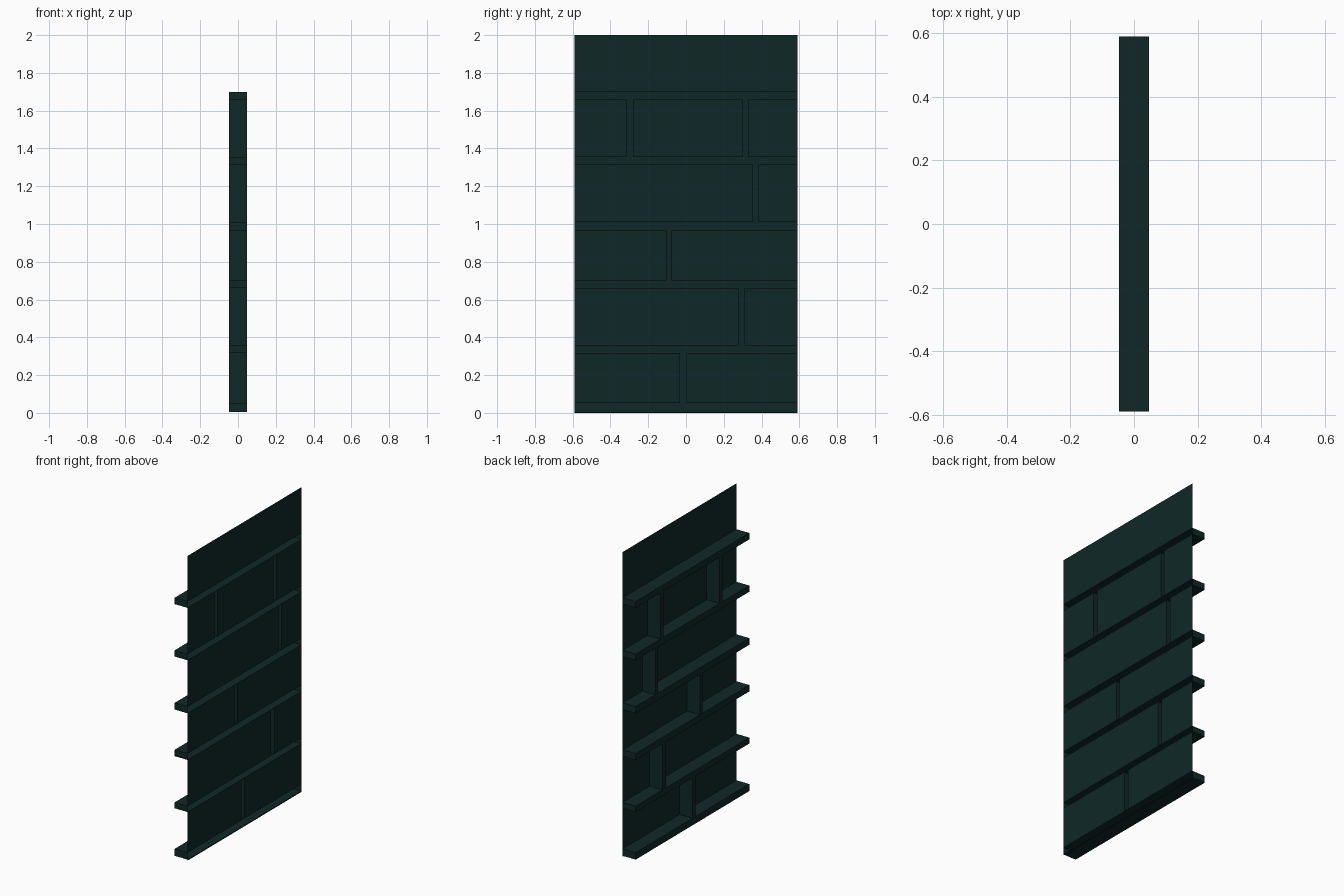
import bpy

if "Cube" in bpy.data.objects:
    bpy.data.objects.remove(bpy.data.objects["Cube"])

# overall sizes
BACK, FRONT, HALF, TOP = 0.047, -0.047, 0.589, 2.0
SHELVES = [(0.006, 0.052), (0.318, 0.357), (0.660, 0.702),
           (0.966, 1.010), (1.314, 1.355), (1.658, 1.700)]
# upright spans (y) for each gap between shelves, bottom to top
UPRIGHTS = [[(-0.032, -0.001)], [(0.277, 0.309)], [(-0.104, -0.077)],
            [(0.355, 0.385)], [(-0.313, -0.281), (0.302, 0.332)]]

mat = bpy.data.materials.new("dark teal")
mat.diffuse_color = (0.0052, 0.0203, 0.0203, 1)
mat.use_nodes = True
mat.node_tree.nodes["Principled BSDF"].inputs["Base Color"].default_value = mat.diffuse_color


def make(name, verts, faces):
    me = bpy.data.meshes.new(name)
    me.from_pydata(verts, [], faces)
    me.materials.append(mat)
    ob = bpy.data.objects.new(name, me)
    bpy.context.collection.objects.link(ob)
    return ob


def tray(name, y0, y1, z0, z1, ends=True, caps=True):
    """Hollow bar pressed forward out of the sheet, open at the back."""
    v = [(x, y, z) for x in (FRONT, BACK) for y, z in
         ((y0, z0), (y1, z0), (y1, z1), (y0, z1))]
    faces = [(0, 3, 2, 1), (1, 2, 6, 5), (3, 0, 4, 7)]   # front and two sides
    if caps:
        faces += [(0, 1, 5, 4), (2, 3, 7, 6)]            # bottom and top
    make(name, v, faces)


# back sheet, left open behind the hollow shelves and uprights
rects = [(-HALF, HALF, 0, SHELVES[0][0]), (-HALF, HALF, SHELVES[-1][1], TOP)]
for i, ups in enumerate(UPRIGHTS):
    z0, z1 = SHELVES[i][1], SHELVES[i + 1][0]
    y = -HALF
    for a, b in ups:
        rects.append((y, a, z0, z1))
        y = b
    rects.append((y, HALF, z0, z1))
verts, faces = [], []
for y0, y1, z0, z1 in rects:
    n = len(verts)
    verts += [(BACK, y0, z0), (BACK, y0, z1), (BACK, y1, z1), (BACK, y1, z0)]
    faces.append((n, n + 1, n + 2, n + 3))
make("back_panel", verts, faces)

# shelves
for i, (z0, z1) in enumerate(SHELVES):
    tray(f"shelf_{i + 1}", -HALF, HALF, z0, z1)

# uprights between shelves
for i, ups in enumerate(UPRIGHTS):
    for j, (a, b) in enumerate(ups):
        tray(f"upright_{i + 1}_{j + 1}", a, b, SHELVES[i][1], SHELVES[i + 1][0], caps=False)
